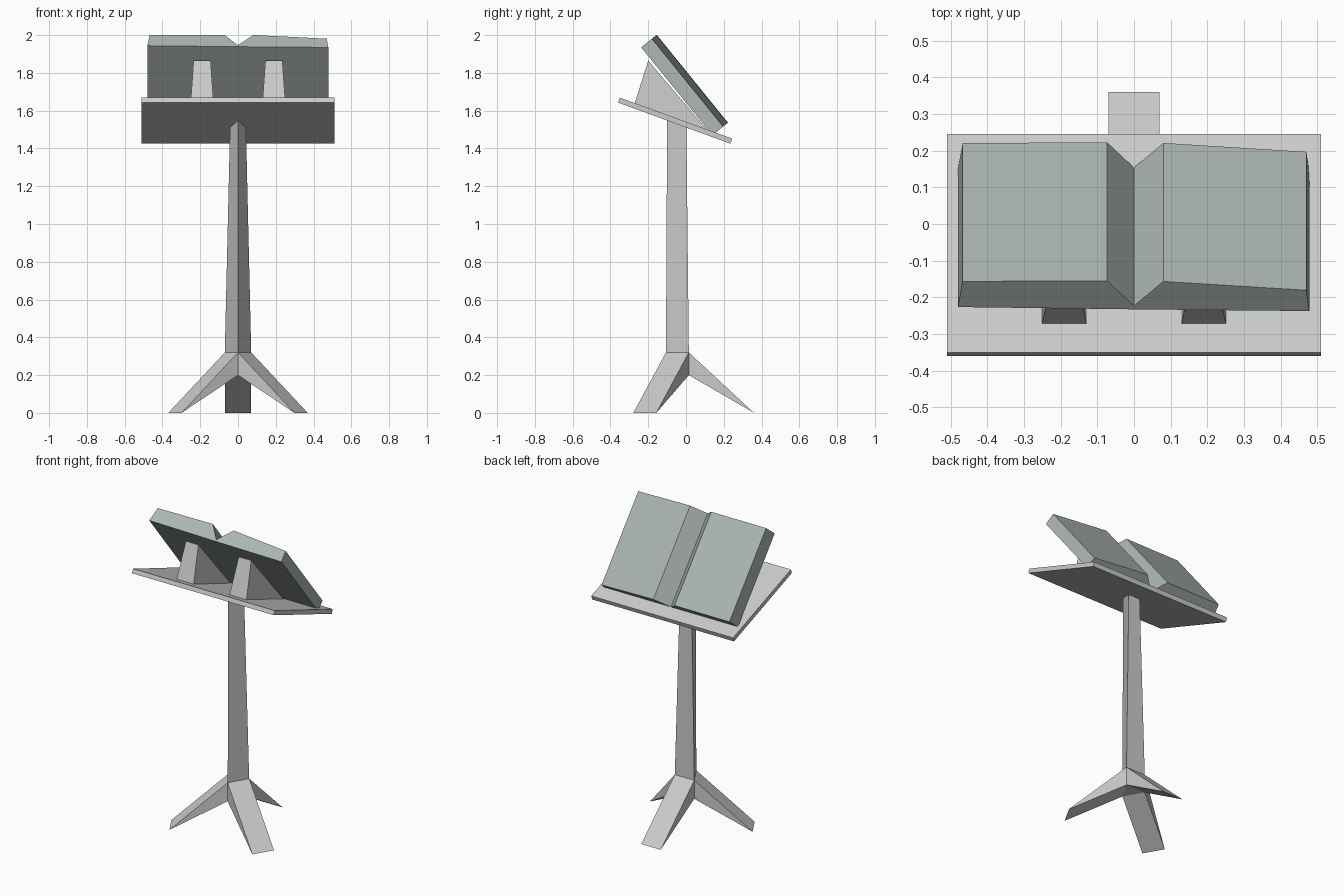
import bpy, bmesh
from math import radians
from mathutils import Matrix, Vector

if "Cube" in bpy.data.objects:
    bpy.data.objects.remove(bpy.data.objects["Cube"])


def loft(name, ring_a, ring_b, matrix=None):
    """Solid between two matching rings of points."""
    bm = bmesh.new()
    a = [bm.verts.new(p) for p in ring_a]
    b = [bm.verts.new(p) for p in ring_b]
    n = len(a)
    bm.faces.new(a)
    bm.faces.new(b[::-1])
    for i in range(n):
        j = (i + 1) % n
        bm.faces.new((a[i], b[i], b[j], a[j]))
    if matrix:
        bm.transform(matrix)
    bmesh.ops.recalc_face_normals(bm, faces=bm.faces[:])
    mesh = bpy.data.meshes.new(name)
    bm.to_mesh(mesh)
    bm.free()
    obj = bpy.data.objects.new(name, mesh)
    bpy.context.collection.objects.link(obj)
    return obj


# three-sided post: straight core between the legs, then a tapering shaft
def triangle(z):
    return [(-0.07, 0.015, z), (0.07, 0.015, z), (0, -0.106, z)]


loft("post_core", triangle(0.2), triangle(0.32))
loft("post", triangle(0.32),
     [(-0.042, 0.002, 1.515), (0.042, 0.002, 1.515), (0, -0.1, 1.552)])

# three wedge legs, one on each side of the post
centre = Matrix.Translation((0, -0.0254, 0))
for i, name in enumerate(("back_leg", "front_left_leg", "front_right_leg")):
    turn = centre @ Matrix.Rotation(radians(120 * i), 4, 'Z') @ centre.inverted()
    sides = [[(x, 0.015, 0.32), (x, 0.015, 0.2), (x, 0.36, 0)] for x in (-0.07, 0.07)]
    loft(name, *sides, matrix=turn)

# sloping desk plate
plate = [(-0.36, 1.643), (-0.35, 1.669), (0.245, 1.452), (0.235, 1.425)]
loft("desk_plate", *[[(x, y, z) for y, z in plate] for x in (-0.51, 0.51)])

# two tapered wedges propping up the book
for name, s in (("left_support", -1), ("right_support", 1)):
    sides = [[(s * 0.19 + k * 0.061, -0.272, 1.638),
              (s * 0.19 + k * 0.045, -0.2, 1.865),
              (s * 0.19 + k * 0.061, 0.112, 1.498)] for k in (-1, 1)]
    loft(name, *sides)

# open book: cross-section (x, height) swept down the tilted reading slope
slope = Vector((0, 0.63, -0.777))
normal = Vector((0, 0.777, 0.63))
section = [(-0.48, 1.048), (-0.467, 1.138), (-0.073, 1.14), (0, 1.052),
           (0.08, 1.138), (0.47, 1.107), (0.478, 1.034), (0, 1.04)]
ends = [[Vector((x, 0, 0)) + normal * h + slope * s for x, h in section]
        for s in (-1.652, -1.053)]
book = loft("open_book", *ends)
mat = bpy.data.materials.new("grey_green")
mat.diffuse_color = (0.41, 0.47, 0.45, 1)
mat.use_nodes = True
mat.node_tree.nodes["Principled BSDF"].inputs["Base Color"].default_value = mat.diffuse_color
book.data.materials.append(mat)
